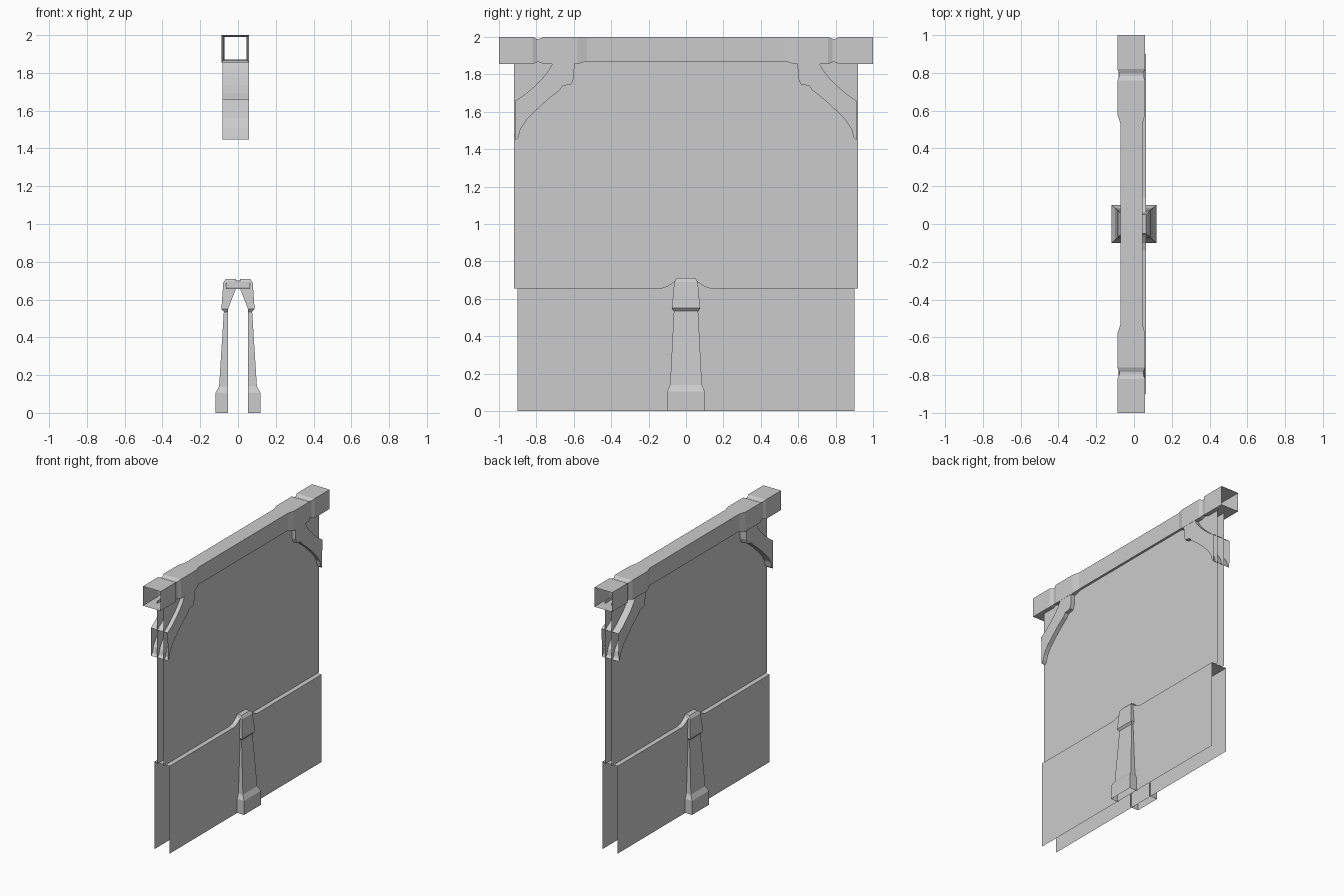
import bpy, bmesh

if "Cube" in bpy.data.objects:
    bpy.data.objects.remove(bpy.data.objects["Cube"])


def make_object(name, build):
    bm = bmesh.new()
    build(bm)
    bmesh.ops.remove_doubles(bm, verts=bm.verts, dist=0.0001)
    mesh = bpy.data.meshes.new(name)
    bm.to_mesh(mesh)
    bm.free()
    obj = bpy.data.objects.new(name, mesh)
    bpy.context.collection.objects.link(obj)
    return obj


def prism(bm, profile, x0, x1, open_edges=()):
    """Y-Z outline spanned between two x planes, with some rim edges left open."""
    a = [bm.verts.new((x0, y, z)) for y, z in profile]
    b = [bm.verts.new((x1, y, z)) for y, z in profile]
    bm.faces.new(a[::-1])
    bm.faces.new(b)
    n = len(profile)
    for i in range(n):
        if i not in open_edges:
            j = (i + 1) % n
            bm.faces.new((a[i], a[j], b[j], b[i]))


def loft(bm, rings, closed=True):
    loops = [[bm.verts.new(p) for p in ring] for ring in rings]
    for a, b in zip(loops, loops[1:]):
        n = len(a)
        for i in range(n if closed else n - 1):
            j = (i + 1) % n
            bm.faces.new((a[i], a[j], b[j], b[i]))
    return loops


# Upper wall: two parallel sheets, open around the rim
def upper(bm):
    prism(bm, [(-.92, .655), (.92, .655), (.92, 1.875), (-.92, 1.875)],
          -.028, .028, range(4))


make_object("upper_wall", upper)


# Lower wall: two sheets joined by a ledge that rises over the buttress
def lower(bm):
    rise = [(.14, .655), (.10, .667), (.06, .695), (.04, .70)]
    top = [(.90, .655)] + rise + [(-y, z) for y, z in rise[::-1]] + [(-.90, .655)]
    outline = [(-.90, 0), (.90, 0)] + top
    prism(bm, outline, -.063, .063, (0, 1, len(outline) - 1))


make_object("lower_wall", lower)


# Top beam: hollow tube with grooves near the ends and a slimmer middle
def beam(bm):
    half = [  # y, x min, x max, z min, z max
        (-1.0, -.088, .059, 1.855, 2.0),
        (-.82, -.088, .059, 1.855, 2.0),
        (-.797, -.078, .049, 1.865, 1.99),
        (-.783, -.078, .049, 1.865, 1.99),
        (-.76, -.088, .059, 1.855, 2.0),
        (-.58, -.088, .059, 1.855, 2.0),
        (-.53, -.071, .045, 1.87, 2.0)]
    stations = half + [(-s[0],) + s[1:] for s in half[::-1]]
    loft(bm, [[(a, y, c), (b, y, c), (b, y, d), (a, y, d)]
              for y, a, b, c, d in stations])


make_object("top_beam", beam)

# Curved corner brackets, open where they meet the beam and at the wall end
BRACKET = [(-.714, 1.857), (-.735, 1.82), (-.767, 1.78), (-.81, 1.737),
           (-.865, 1.69), (-.915, 1.657), (-.912, 1.448), (-.896, 1.464),
           (-.885, 1.507), (-.85, 1.56), (-.80, 1.609), (-.74, 1.665),
           (-.676, 1.715), (-.66, 1.738), (-.612, 1.748), (-.60, 1.78),
           (-.596, 1.857)]
for name, side in (("front_bracket", 1), ("back_bracket", -1)):
    make_object(name, lambda bm: prism(
        bm, [(side * y, z) for y, z in BRACKET], -.082, .058,
        (5, len(BRACKET) - 1)))

# Tapered buttresses with a flared foot and a cap, open towards the wall
BUTTRESS = [  # z, outer x, inner x, half width
    (0, .12, .053, .10), (.105, .12, .053, .10), (.14, .10, .053, .085),
    (.535, .075, .053, .065), (.55, .088, .053, .075),
    (.66, .08, .01, .066), (.69, .078, .01, .062), (.71, .064, .01, .05)]


def buttress(bm, side):
    loops = loft(bm, [[(side * i, -w, z), (side * o, -w, z),
                       (side * o, w, z), (side * i, w, z)]
                      for z, o, i, w in BUTTRESS], closed=False)
    bm.faces.new(loops[-1])
    bmesh.ops.recalc_face_normals(bm, faces=bm.faces)


for name, side in (("right_buttress", 1), ("left_buttress", -1)):
    make_object(name, lambda bm: buttress(bm, side))
